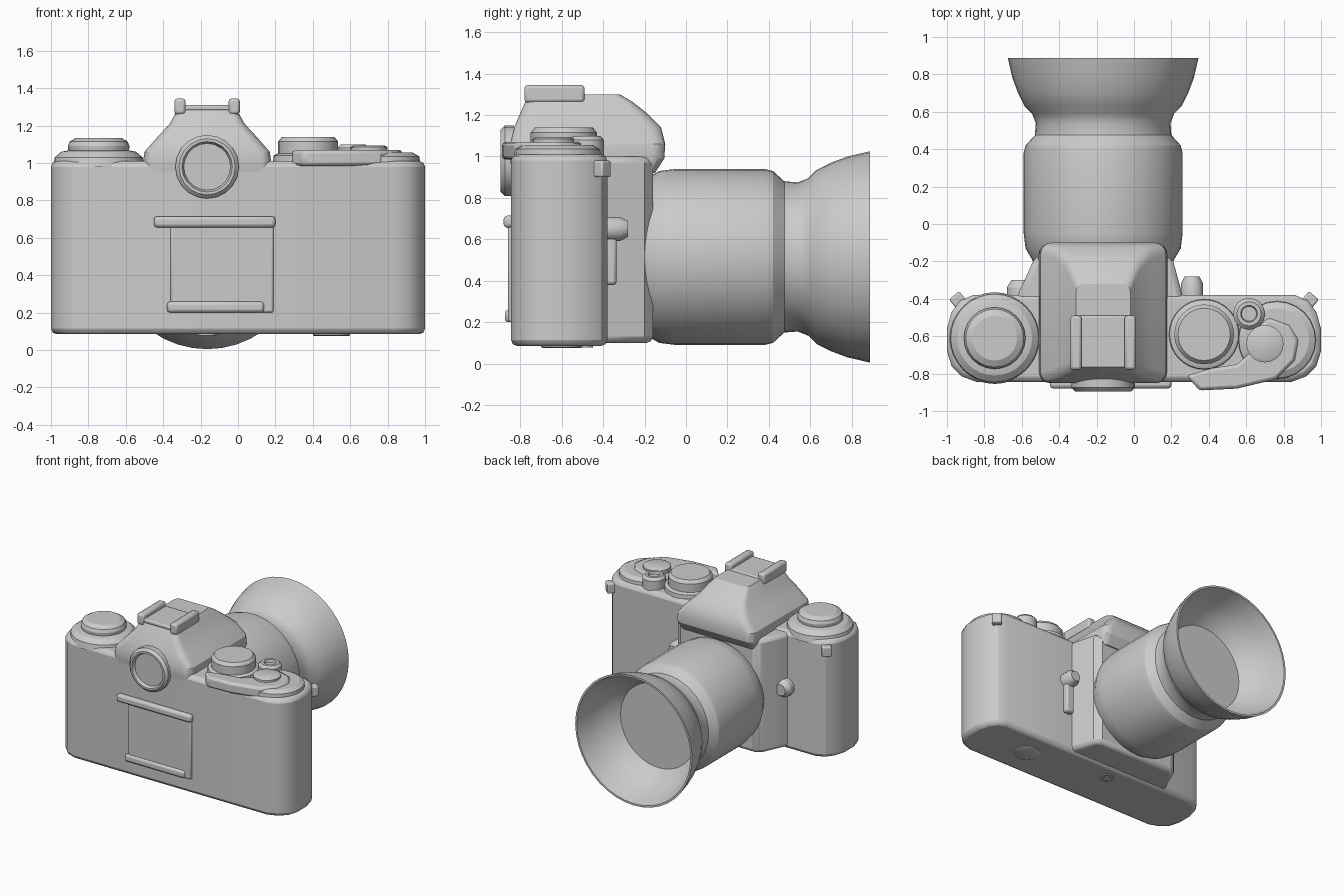
import bpy, bmesh
from math import sin, cos, pi, radians
from mathutils import Matrix, Vector

CX, CZ = -0.165, 0.515          # lens axis


def finish(name, bm, bevel=0.0, segments=2):
    bmesh.ops.remove_doubles(bm, verts=bm.verts, dist=1e-5)
    bmesh.ops.recalc_face_normals(bm, faces=bm.faces)
    me = bpy.data.meshes.new(name)
    bm.to_mesh(me)
    bm.free()
    ob = bpy.data.objects.new(name, me)
    bpy.context.collection.objects.link(ob)
    if bevel:
        m = ob.modifiers.new("bevel", 'BEVEL')
        m.width, m.segments, m.limit_method = bevel, segments, 'ANGLE'
        m.angle_limit = radians(40)
    bpy.ops.object.select_all(action='DESELECT')
    ob.select_set(True)
    bpy.context.view_layer.objects.active = ob
    bpy.ops.object.shade_smooth_by_angle(angle=radians(28))
    return ob


def loft(name, rings, bevel=0.0, matrix=None):
    """Skin a stack of equal-length point rings and cap both ends."""
    bm = bmesh.new()
    vs = [[bm.verts.new(p) for p in r] for r in rings]
    n = len(rings[0])
    for a, b in zip(vs, vs[1:]):
        for i in range(n):
            j = (i + 1) % n
            bm.faces.new((a[i], a[j], b[j], b[i]))
    bm.faces.new(vs[0])
    bm.faces.new(vs[-1])
    if matrix:
        bm.transform(matrix)
    return finish(name, bm, bevel)


def slab(name, outline, z0, z1, bevel=0.02):
    return loft(name, [[(x, y, z) for x, y in outline] for z in (z0, z1)], bevel)


def lathe(name, profile, loc, axis='Z', n=32):
    """Revolve (radius, height) pairs; axis is Z, Y or -Y."""
    rot = {'Z': 0, 'Y': -pi / 2, '-Y': pi / 2}[axis]
    rings = [[(r * cos(2 * pi * i / n), r * sin(2 * pi * i / n), h) for i in range(n)]
             for r, h in profile]
    return loft(name, rings, matrix=Matrix.Translation(loc) @ Matrix.Rotation(rot, 4, 'X'))


def round_rect(x0, x1, y0, y1, r, z, k=4):
    pts = []
    for c, (x, y) in enumerate(((x1 - r, y1 - r), (x0 + r, y1 - r), (x0 + r, y0 + r), (x1 - r, y0 + r))):
        for i in range(k + 1):
            a = (c + i / k) * pi / 2
            pts.append((x + r * cos(a), y + r * sin(a), z))
    return pts


def box(name, x0, x1, y0, y1, z0, z1, bevel=0.01):
    return slab(name, [(x0, y0), (x1, y0), (x1, y1), (x0, y1)], z0, z1, bevel)


# Body with rounded ends, soft bottom and top edges
half = [(0.84, -0.845), (0.92, -0.815), (0.975, -0.76), (1.0, -0.68), (1.0, -0.56),
        (0.975, -0.47), (0.93, -0.41), (0.86, -0.38)]
outline = half + [(-x, y) for x, y in reversed(half)]
slab("body", outline, 0.085, 1.01, 0.03)

# Lens mount block between body and lens
slab("mount_block", [(-0.64, -0.42), (-0.54, -0.2), (-0.5, -0.16), (0.16, -0.16),
                     (0.21, -0.2), (0.27, -0.42)], 0.1, 1.0, 0.03)

# Viewfinder housing
levels = [(0.92, -0.49, 0.16, -0.84, -0.15, 0.05), (0.99, -0.51, 0.18, -0.85, -0.105, 0.06),
          (1.06, -0.50, 0.17, -0.85, -0.1, 0.06), (1.14, -0.43, 0.10, -0.83, -0.12, 0.06),
          (1.21, -0.365, 0.035, -0.80, -0.19, 0.05), (1.265, -0.335, 0.005, -0.775, -0.26, 0.04),
          (1.30, -0.31, -0.02, -0.76, -0.32, 0.04)]
loft("viewfinder_housing", [round_rect(a, b, c, d, r, z) for z, a, b, c, d, r in levels])

# Accessory shoe rails
for side, x in (("left", -0.31), ("right", -0.02)):
    box("shoe_rail_" + side, x - 0.03, x + 0.03, -0.78, -0.49, 1.26, 1.345, 0.015)
box("shoe_floor", -0.3, -0.03, -0.77, -0.49, 1.28, 1.31)

# Round eyepiece with recessed glass
lathe("eyepiece", [(0.17, 0), (0.17, 0.045), (0.15, 0.065), (0.135, 0.065), (0.125, 0.04)],
      (CX, -0.83, 0.98), '-Y', 20)

# Lens barrel, neck and flared hood with hollow front
lathe("lens", [(0.36, -0.24), (0.38, -0.19), (0.415, -0.13), (0.425, -0.05), (0.425, 0.38),
               (0.415, 0.42), (0.365, 0.475), (0.36, 0.54), (0.38, 0.59), (0.42, 0.63),
               (0.455, 0.7), (0.485, 0.78), (0.51, 0.888), (0.495, 0.888), (0.465, 0.78),
               (0.43, 0.7), (0.385, 0.63), (0.33, 0.58)], (CX, 0, CZ), 'Y', 40)

# Film rewind knob on its domed base
lathe("rewind_base", [(0.245, 0.98), (0.235, 1.03), (0.2, 1.06), (0.15, 1.07)], (-0.745, -0.61, 0))
lathe("rewind_knob", [(0.16, 1.05), (0.165, 1.09), (0.155, 1.115), (0.12, 1.135)], (-0.745, -0.61, 0), n=24)

# Speed dial
lathe("dial_base", [(0.19, 0.99), (0.185, 1.04), (0.165, 1.05)], (0.375, -0.59, 0))
lathe("speed_dial", [(0.16, 1.04), (0.16, 1.115), (0.14, 1.14)], (0.375, -0.59, 0), n=24)

# Shutter button with collar
lathe("shutter_button", [(0.085, 0.99), (0.085, 1.08), (0.065, 1.1), (0.045, 1.1), (0.04, 1.08)],
      (0.615, -0.48, 0), n=16)

# Winding lever and frame counter
slab("winding_lever", [(0.28, -0.81), (0.35, -0.89), (0.55, -0.88), (0.76, -0.83), (0.86, -0.73),
                       (0.88, -0.62), (0.83, -0.54), (0.72, -0.5), (0.65, -0.56), (0.63, -0.68),
                       (0.55, -0.75), (0.42, -0.77)], 0.985, 1.07, 0.018)
lathe("frame_counter", [(0.21, 0.99), (0.205, 1.035), (0.17, 1.055)], (0.765, -0.62, 0), n=24)
lathe("lever_pivot", [(0.1, 1.04), (0.1, 1.085), (0.08, 1.095)], (0.7, -0.64, 0), n=20)

# Strap lugs on both shoulders
for side, s in (("left", -1), ("right", 1)):
    lug = box("strap_lug_" + side, -0.035, 0.035, -0.04, 0.05, -0.04, 0.04)
    lug.location = (s * 0.93, -0.42, 0.94)
    lug.rotation_euler.z = -s * radians(40)

# Back film-label holder: plate with raised frame
box("holder_plate", -0.36, 0.19, -0.86, -0.83, 0.2, 0.7, 0.012)
box("holder_top", -0.45, 0.2, -0.88, -0.83, 0.655, 0.715, 0.018)
box("holder_bottom", -0.38, 0.14, -0.875, -0.83, 0.2, 0.26, 0.018)

# Front controls: release button and timer lever
lathe("release_button", [(0.07, 0), (0.07, 0.06), (0.045, 0.1)], (-0.61, -0.4, 0.58), 'Y', 14)
lathe("timer_pivot", [(0.06, 0), (0.06, 0.08), (0.04, 0.12)], (0.31, -0.4, 0.65), 'Y', 14)
box("timer_lever", 0.275, 0.345, -0.39, -0.335, 0.38, 0.66, 0.015)

# Bottom fittings
lathe("tripod_socket", [(0.05, 0.12), (0.05, 0.078), (0.03, 0.078), (0.03, 0.1)], (CX, -0.5, 0), n=16)
lathe("battery_cover", [(0.1, 0.12), (0.1, 0.08), (0.09, 0.075)], (0.5, -0.6, 0), n=20)
